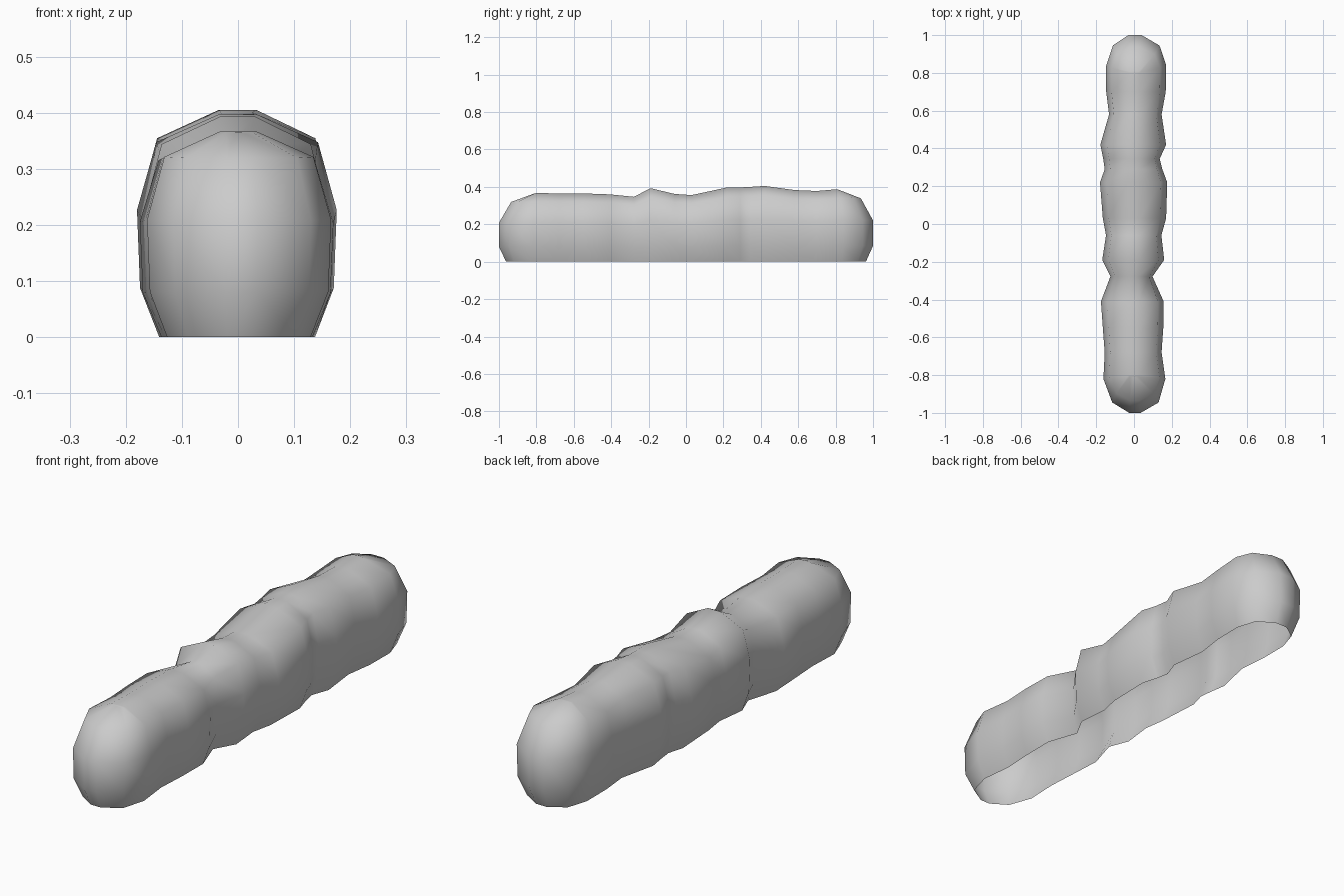
import bpy, bmesh

if "Cube" in bpy.data.objects:
    bpy.data.objects.remove(bpy.data.objects["Cube"])

# Plan stations: y, left x, right x, top height
stations = [
    (-1.00, -.025, .035, .365), (-.945, -.115, .13, .365), (-.82, -.162, .166, .367),
    (-.68, -.155, .146, .365), (-.55, -.165, .155, .365), (-.41, -.175, .157, .36),
    (-.278, -.125, .098, .347), (-.19, -.168, .16, .393), (-.06, -.148, .145, .362),
    (.03, -.165, .17, .356), (.22, -.18, .176, .397), (.29, -.155, .15, .397),
    (.345, -.163, .136, .4), (.42, -.178, .17, .405), (.58, -.132, .146, .383),
    (.70, -.147, .168, .378), (.84, -.147, .17, .387), (.945, -.112, .135, .387),
    (1.00, -.03, .04, .387),
]
# Section levels: width factor, height factor, y limit of the rounded ends
levels = [(.78, 0, .962), (.97, .22, 1.0), (1.0, .57, 1.0), (.81, .875, .935), (.19, 1.0, .81)]


def end_y(y, limit):
    # Pull the end rings inward to round the ends vertically
    if abs(y) < .8:
        return y
    t = (abs(y) - .8) / .2
    return (.8 + t * (limit - .8)) * (1 if y > 0 else -1)


bm = bmesh.new()
rings = []
for y, left, right, h in stations:
    pts = [(left * f, end_y(y, lim), h * g) for f, g, lim in levels]
    pts += [(right * f, end_y(y, lim), h * g) for f, g, lim in reversed(levels)]
    rings.append([bm.verts.new(p) for p in pts])

# Skin along the length, open underneath
for a, b in zip(rings, rings[1:]):
    for i in range(len(a) - 1):
        bm.faces.new((a[i], a[i + 1], b[i + 1], b[i]))

# Close both ends with strips between left and right
for r in (rings[0], rings[-1]):
    for i in range(len(levels) - 1):
        bm.faces.new((r[i], r[i + 1], r[-2 - i], r[-1 - i]))

bmesh.ops.recalc_face_normals(bm, faces=bm.faces)
# Make sure the skin faces outward
if sum(f.normal.z * f.calc_area() for f in bm.faces) < 0:
    bmesh.ops.reverse_faces(bm, faces=bm.faces)
for f in bm.faces:
    f.smooth = True

mesh = bpy.data.meshes.new("hedge")
bm.to_mesh(mesh)
bm.free()
hedge = bpy.data.objects.new("hedge", mesh)
bpy.context.collection.objects.link(hedge)
